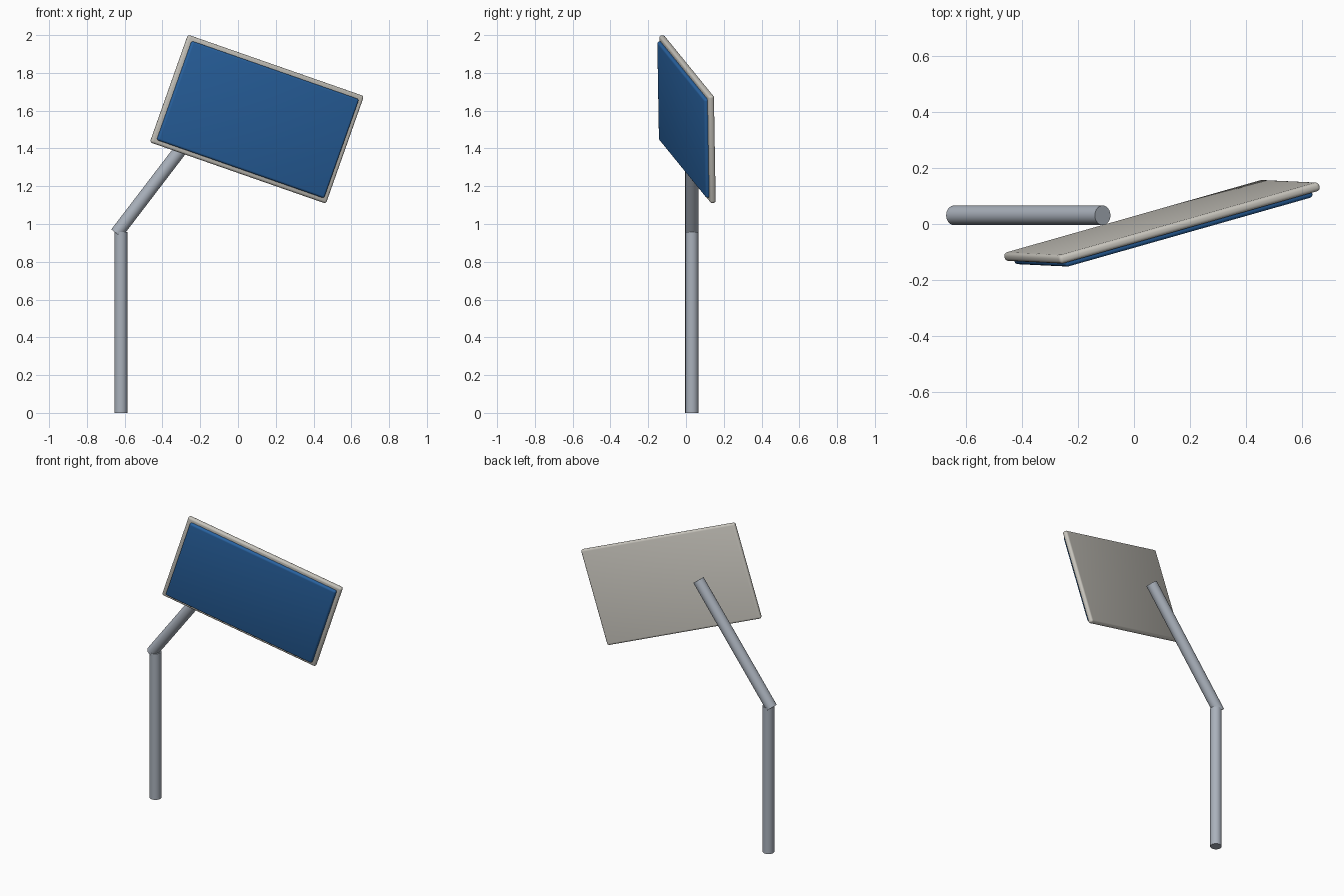
import bpy, bmesh, math
from mathutils import Matrix, Vector

cube = bpy.data.objects.get("Cube")
if cube:
    bpy.data.objects.remove(cube, do_unlink=True)


def material(name, rgb):
    m = bpy.data.materials.new(name)
    m.use_nodes = True
    m.diffuse_color = (*rgb, 1)
    m.node_tree.nodes["Principled BSDF"].inputs["Base Color"].default_value = (*rgb, 1)
    return m


STEEL = material("grey steel", (0.40, 0.44, 0.50))
TRIM = material("warm off-white", (0.58, 0.56, 0.51))
BLUE = material("sign blue", (0.022, 0.125, 0.36))


def finish(name, bm, mat, angle=40):
    mesh = bpy.data.meshes.new(name)
    bm.to_mesh(mesh)
    bm.free()
    mesh.materials.append(mat)
    ob = bpy.data.objects.new(name, mesh)
    bpy.context.collection.objects.link(ob)
    bpy.ops.object.select_all(action="DESELECT")
    ob.select_set(True)
    bpy.context.view_layer.objects.active = ob
    bpy.ops.object.shade_smooth_by_angle(angle=math.radians(angle))
    return ob


def tube(name, start, end, radius):
    a, b = Vector(start), Vector(end)
    turn = (b - a).to_track_quat("Z", "Y").to_matrix().to_4x4()
    bm = bmesh.new()
    bmesh.ops.create_cone(bm, cap_ends=True, segments=32, radius1=radius, radius2=radius,
                          depth=(b - a).length,
                          matrix=Matrix.Translation((a + b) / 2) @ turn)
    return finish(name, bm, STEEL)


# Tilted panel axes: along its width, up its height, out of its face
across = Vector((0.923, 0.262, -0.322)).normalized()
up = Vector((0.198, -0.01, 0.566))
up = (up - across * up.dot(across)).normalized()
out = across.cross(up)
panel = Matrix((across, up, out)).transposed().to_4x4()
panel.translation = (0.1, 0.008, 1.555)


def slab(name, width, height, back, front, bevel, mat):
    bm = bmesh.new()
    bmesh.ops.create_cube(bm, size=1, matrix=Matrix.Translation((0, 0, (back + front) / 2))
                          @ Matrix.Diagonal((width, height, front - back, 1)))
    bmesh.ops.bevel(bm, geom=bm.edges[:], offset=bevel, segments=4, profile=0.5,
                    affect="EDGES", clamp_overlap=True)
    ob = finish(name, bm, mat)
    ob.matrix_world = panel
    return ob


# Upright post and slanted arm with its square-cut lower end poking past the joint
tube("post", (-0.62, 0.031, 0), (-0.62, 0.031, 0.957), 0.035)
tube("slanted_arm", (-0.643, 0.031, 0.95), (-0.112, 0.031, 1.645), 0.035)

# Backing board with rounded rim, and the blue face in front of it
slab("backing_board", 1.02, 0.604, -0.016, 0.016, 0.013, TRIM)
slab("blue_face", 0.97, 0.556, -0.008, 0.034, 0.012, BLUE)
